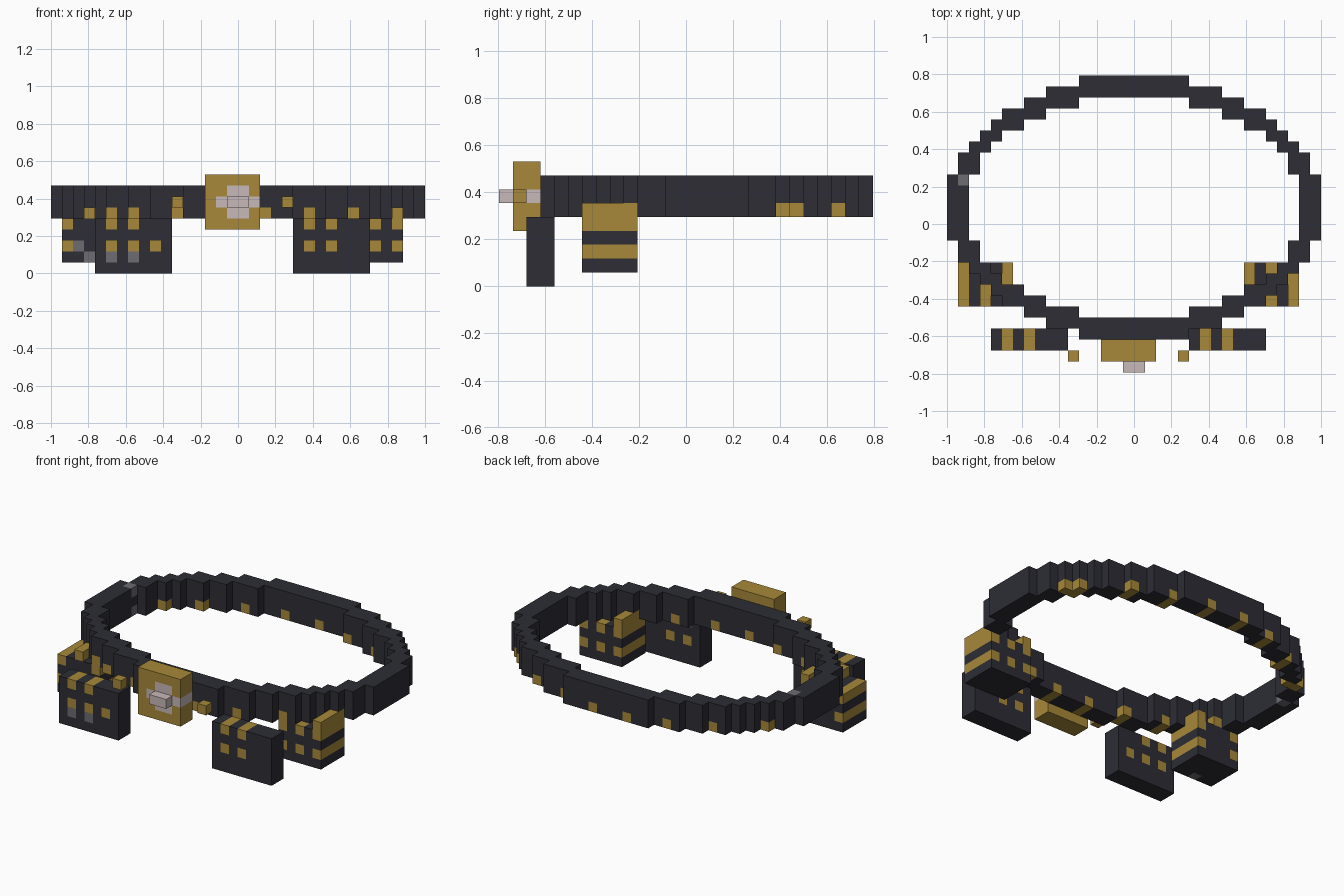
import bpy, bmesh
from mathutils import Vector

if "Cube" in bpy.data.objects:
    bpy.data.objects.remove(bpy.data.objects["Cube"])

# Block grid: 34 x 27 x 9 cells
U = 2 / 34
ORIGIN = Vector((-1, -27 * U / 2, 0))


def material(name, rgb):
    m = bpy.data.materials.new(name)
    m.diffuse_color = (*rgb, 1)
    m.use_nodes = True
    m.node_tree.nodes["Principled BSDF"].inputs["Base Color"].default_value = m.diffuse_color
    return m


MATS = [material("dark leather", (0.026, 0.026, 0.036)),
        material("old gold", (0.39, 0.25, 0.042)),
        material("pale pink gem", (0.58, 0.48, 0.48)),
        material("worn grey", (0.15, 0.15, 0.17))]
DARK, GOLD, PINK, GREY = range(4)
cells = {}      # cell -> (part, colour)


def box(part, colour, xs, ys, zs):
    """Fill a block of cells; each range is (start, end)."""
    for i in range(*xs):
        for j in range(*ys):
            for k in range(*zs):
                cells[i, j, k] = (part, colour)


# Belt: stepped oval, one quarter mirrored over both axes
QUARTER = [(12, 17, 25, 27), (9, 12, 24, 26), (7, 9, 23, 25), (5, 7, 22, 24),
           (4, 6, 22, 23), (3, 5, 21, 22), (2, 4, 20, 21), (1, 3, 18, 20), (0, 2, 15, 18)]
for a, b, c, d in QUARTER:
    for xs in ((a, b), (34 - b, 34 - a)):
        for ys in ((c, d), (30 - d, 30 - c)):
            box("belt", DARK, xs, ys, (5, 8))

# Gold studs along the belt's lower edge, and worn spots
for (i, j, k) in list(cells):
    back = j >= 15
    if k == 5 and ((back and i % 4 == 2 and j > 20) or (not back and i % 4 == 3 and j < 8)
                   or j == 20):
        cells[i, j, k] = ("belt", GOLD)
for k in (5, 7):
    box("belt", GREY, (1, 2), (17, 18), (k, k + 1))

# Front pouches with two straps and studs
for name, x in (("front_pouch_left", 4), ("front_pouch_right", 22)):
    box(name, DARK, (x, x + 7), (2, 4), (0, 5))
    for s in (x + 1, x + 3):
        for k in (2, 4):
            box(name, GOLD, (s, s + 1), (2, 4), (k, k + 1))
box("front_pouch_left", GOLD, (9, 10), (2, 4), (2, 3))
for i in (5, 7):
    box("front_pouch_left", GREY, (i, i + 1), (2, 3), (1, 2))

# Side pouches with banded ends and raised straps
for name, x, bands, straps in (("side_pouch_left", 1, (1, 5), (3, 5)),
                               ("side_pouch_right", 27, (27, 29, 31), (27, 31))):
    box(name, DARK, (x, x + 5), (6, 10), (1, 5))
    for i in bands:
        for k in (2, 4):
            box(name, GOLD, (i, i + 1), (6, 10), (k, k + 1))
    for i in straps:
        box(name, GOLD, (i, i + 1), (6, 10), (5, 6))
for i, k in ((2, 2), (3, 1)):
    box("side_pouch_left", GREY, (i, i + 1), (6, 7), (k, k + 1))

# Buckle with a cross-shaped gem
box("buckle", GOLD, (14, 19), (1, 3), (4, 9))
box("buckle", PINK, (15, 19), (1, 3), (6, 7))
box("buckle", PINK, (16, 18), (1, 2), (5, 8))
box("buckle_gem", PINK, (16, 18), (0, 1), (6, 7))

# Small loops beside the buckle
box("loop_left", GOLD, (11, 12), (1, 2), (6, 7))
box("loop_right", GOLD, (21, 22), (1, 2), (6, 7))


# Mesh the exposed cell faces of each part
def build(part):
    bm = bmesh.new()
    verts = {}
    for cell, (p, colour) in cells.items():
        if p != part:
            continue
        for axis in range(3):
            for side in (0, 1):
                near = list(cell)
                near[axis] += 2 * side - 1
                if tuple(near) in cells:
                    continue
                loop = []
                for u, v in ((0, 0), (1, 0), (1, 1), (0, 1)):
                    c = list(cell)
                    c[axis] += side
                    c[(axis + 1) % 3] += u
                    c[(axis + 2) % 3] += v
                    c = tuple(c)
                    if c not in verts:
                        verts[c] = bm.verts.new(ORIGIN + Vector(c) * U)
                    loop.append(verts[c])
                f = bm.faces.new(loop if side else loop[::-1])
                f.material_index = colour
    me = bpy.data.meshes.new(part)
    bm.to_mesh(me)
    bm.free()
    for m in MATS:
        me.materials.append(m)
    bpy.context.collection.objects.link(bpy.data.objects.new(part, me))


for part in sorted({p for p, _ in cells.values()}):
    build(part)
